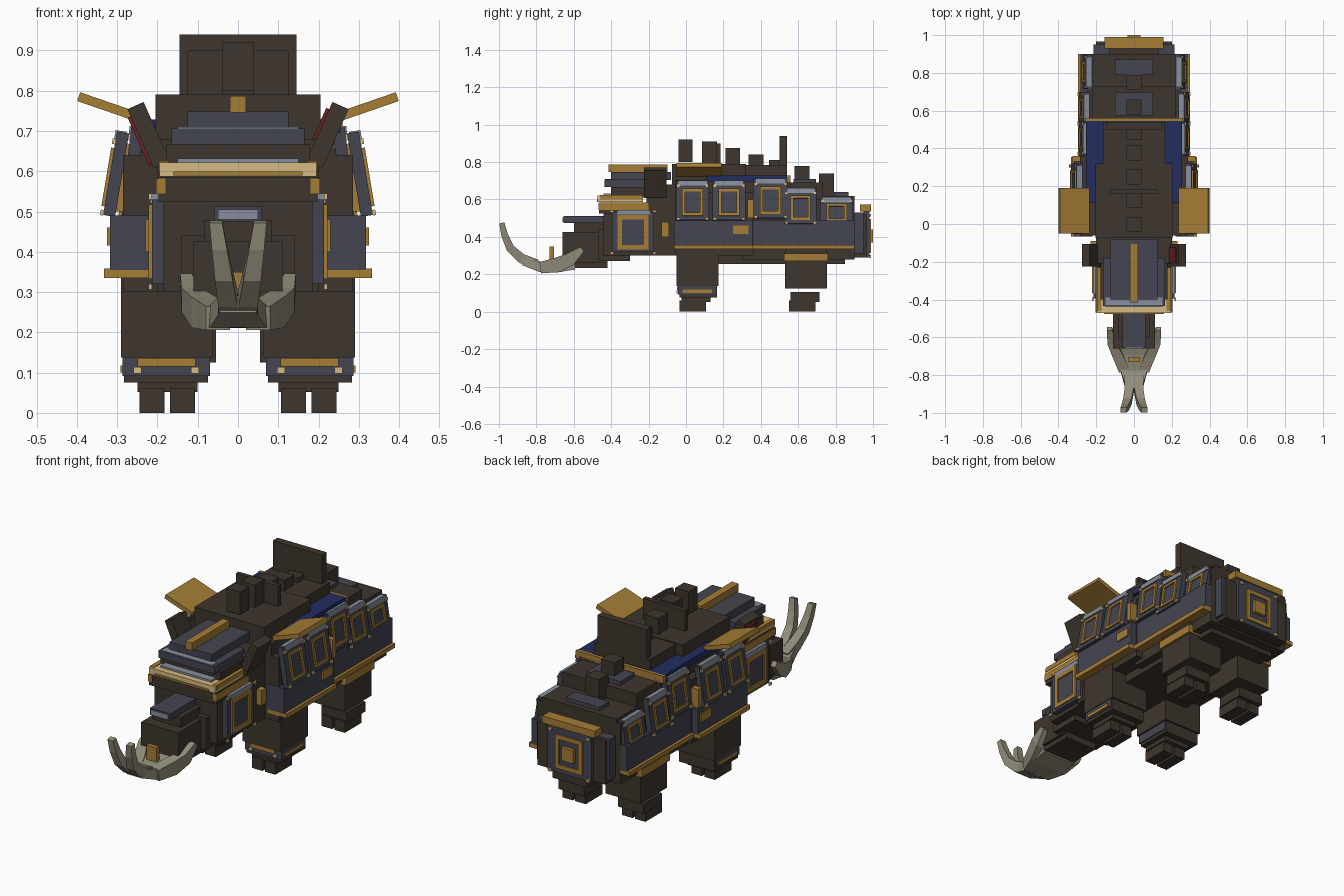
import bpy, bmesh, math
from mathutils import Matrix, Vector

cube = bpy.data.objects.get("Cube")
if cube:
    bpy.data.objects.remove(cube)


def material(name, rgb):
    m = bpy.data.materials.new(name)
    lin = [(c / 255 / 12.92) if c < 11 else ((c / 255 + 0.055) / 1.055) ** 2.4 for c in rgb]
    m.use_nodes = True
    m.diffuse_color = (*lin, 1)
    m.node_tree.nodes["Principled BSDF"].inputs["Base Color"].default_value = (*lin, 1)
    return m


HIDE = material("dark hide", (62, 54, 46))
SLATE = material("slate armor", (68, 69, 80))
PALE = material("pale steel", (135, 142, 156))
GOLD = material("gold trim", (165, 125, 53))
CREAM = material("cream gold", (214, 186, 128))
BLUE = material("blue cloth", (34, 45, 96))
RED = material("red ear lining", (108, 32, 34))
BONE = material("horn bone", (146, 141, 122))


def finish(name, bm, mat, mirror):
    bmesh.ops.recalc_face_normals(bm, faces=bm.faces)
    mesh = bpy.data.meshes.new(name)
    bm.to_mesh(mesh)
    bm.free()
    mesh.materials.append(mat)
    ob = bpy.data.objects.new(name, mesh)
    bpy.context.collection.objects.link(ob)
    if mirror:
        ob.modifiers.new("Mirror", 'MIRROR').use_mirror_merge = False
    return ob


def box(name, mat, x, y, z, mirror=False, frame=Matrix()):
    """Box spanning the (low, high) pairs x, y, z inside an optional frame."""
    bm = bmesh.new()
    mid = Vector((sum(x) / 2, sum(y) / 2, sum(z) / 2))
    size = (x[1] - x[0], y[1] - y[0], z[1] - z[0], 1)
    bmesh.ops.create_cube(bm, size=1, matrix=frame @ Matrix.Translation(mid) @ Matrix.Diagonal(size))
    return finish(name, bm, mat, mirror)


def slab(name, mat, half_x, y, z, **kw):
    return box(name, mat, (-half_x, half_x), y, z, **kw)


def sweep(name, mat, pts, mirror=False):
    """Square-section horn through points (x, y, z, half width, half depth)."""
    bm = bmesh.new()
    rings = []
    for i, (x, y, z, w, h) in enumerate(pts):
        a, b = pts[max(i - 1, 0)], pts[min(i + 1, len(pts) - 1)]
        n = Vector((0, -(b[2] - a[2]), b[1] - a[1])).normalized() * h
        c = Vector((x, y, z))
        rings.append([bm.verts.new(c + Vector((sx * w, 0, 0)) + sn * n)
                      for sx, sn in ((-1, -1), (1, -1), (1, 1), (-1, 1))])
    for r, s in zip(rings, rings[1:]):
        for k in range(4):
            bm.faces.new((r[k], r[(k + 1) % 4], s[(k + 1) % 4], s[k]))
    bm.faces.new(rings[0])
    bm.faces.new(rings[-1])
    return finish(name, bm, mat, mirror)


def ornament(name, frame, w, h, mirror=True):
    """Square gold ring with cream corner studs on the +x face of a frame."""
    t, d = w * 0.28, (0, 0.008)
    for s, tag in ((-1, "a"), (1, "b")):
        box(f"{name}_ring_side_{tag}", GOLD, d, sorted((s * w, s * (w - t))), (-h, h), mirror, frame)
        box(f"{name}_ring_bar_{tag}", GOLD, d, (t - w, w - t), sorted((s * h, s * (h - t))), mirror, frame)
        for u in (-1, 1):
            c, e = s * w * 1.4, u * h * 1.22
            box(f"{name}_stud_{tag}{u}", CREAM, d, (c - .009, c + .009), (e - .007, e + .007), mirror, frame)


def side_plate(name, y, z, x_low, x_high):
    """Leaning armor plate on the flank, mirrored to the other side."""
    w, h = (y[1] - y[0]) / 2, (z[1] - z[0]) / 2
    frame = (Matrix.Translation(((x_low + x_high) / 2, sum(y) / 2, sum(z) / 2))
             @ Matrix.Rotation(math.atan2(x_high - x_low, 2 * h), 4, 'Y'))
    box(name, SLATE, (-.03, 0), (-w + .006, w - .006), (-h, h), True, frame)
    box(name + "_top_edge", PALE, (-.025, .004), (-w * .8, w * .8), (h - .025, h + .003), True, frame)
    ornament(name, frame @ Matrix.Translation((0, 0, -.01)), w * .58, h * .7)


# Trunk of the body
slab("front_trunk", HIDE, .285, (-.06, .36), (.3, .64))
slab("rear_trunk", HIDE, .245, (.3, .9), (.28, .6))
slab("belly", HIDE, .2, (-.04, .85), (.255, .32))
slab("shoulder_top", HIDE, .24, (-.06, .56), (.6, .705))
slab("rump_front", HIDE, .22, (.55, .73), (.58, .69))
slab("rump_back", HIDE, .22, (.72, .9), (.5, .62))
slab("rump_end", HIDE, .2, (.88, .965), (.29, .52))
slab("hump_front", HIDE, .205, (-.075, .32), (.68, .79))
slab("hump_back", HIDE, .165, (.3, .54), (.68, .785))
slab("saddle_cloth", BLUE, .255, (.11, .545), (.695, .728))
slab("saddle_trim", GOLD, .26, (.54, .56), (.69, .728))

# Spine blocks and crest
for i, (y0, y1, top) in enumerate(((-.04, .035, .92), (.085, .165, .91), (.21, .29, .875), (.335, .415, .84),
                                   (.445, .505, .81), (.58, .66, .78), (.71, .79, .74))):
    slab(f"spine_block_{i + 1}", HIDE, .04, (y0, y1), (top - .12, top))
slab("spine_cross_plate", HIDE, .125, (.16, .185), (.76, .9))
slab("tall_crest", HIDE, .145, (.5, .54), (.7, .94))
slab("rump_slate_front", SLATE, .1, (.575, .695), (.68, .71))
slab("rump_slate_back", SLATE, .1, (.79, .87), (.6, .64))

# Flank skirts and trims
for name, out, y in (("front", .318, (-.065, .355)), ("rear", .282, (.35, .9))):
    box(name + "_skirt", SLATE, (.22, out), y, (.355, .49), True)
    box(name + "_skirt_trim", GOLD, (.22, out + .015), y, (.335, .358), True)
box("skirt_patch", GOLD, (.31, .325), (.25, .335), (.415, .46), True)
box("flank_clasp", GOLD, (.27, .325), (.33, .36), (.5, .6), True)

# Flank armor plates
side_plate("flank_plate_1", (-.06, .13), (.49, .7), .335, .3)
side_plate("flank_plate_2", (.135, .325), (.49, .7), .335, .3)
side_plate("flank_plate_3", (.355, .55), (.5, .71), .29, .265)
side_plate("flank_plate_4", (.52, .705), (.47, .66), .292, .262)
side_plate("flank_plate_5", (.71, .9), (.47, .61), .272, .25)

# Gold shoulder wings
wing = Matrix.Translation((.24, .07, .73)) @ Matrix.Rotation(math.radians(-19), 4, 'Y')
box("shoulder_wing", GOLD, (0, .165), (-.12, .12), (-.01, .013), True, wing)

# Rear panel
slab("rear_panel", SLATE, .13, (.95, .982), (.29, .54))
box("rear_panel_side", SLATE, (.13, .215), (.9, .95), (.31, .53), True)
slab("rear_panel_cap", GOLD, .155, (.93, .99), (.535, .572))
back = Matrix.Translation((0, .982, .405)) @ Matrix.Rotation(math.pi / 2, 4, 'Z')
ornament("rear_panel", back, .08, .09, False)
slab("rear_boss", GOLD, .035, (.98, 1), (.37, .44))

# Legs
box("front_leg", HIDE, (.063, .29), (-.05, .175), (.138, .36), True)
box("front_ankle", HIDE, (.075, .283), (-.035, .165), (.075, .14), True)
box("front_ankle_guard", SLATE, (.07, .287), (-.042, .16), (.092, .137), True)
box("front_ankle_trim", GOLD, (.105, .25), (-.048, .12), (.115, .136), True)
box("front_ankle_trim_side", GOLD, (.2, .292), (-.02, .14), (.1, .118), True)
for i, x in enumerate((.107, .25)):
    box(f"ankle_stud_{i + 1}", CREAM, (x - .01, x + .01), (-.05, -.04), (.098, .114), True)
box("rear_leg", HIDE, (.055, .26), (.53, .755), (.125, .38), True)
box("rear_leg_trim", GOLD, (.18, .272), (.525, .76), (.27, .312), True)
for name, y0, top in (("front", -.035, .08), ("rear", .55, .055)):
    box(name + "_foot", HIDE, (.1, .25), (y0 + .01, y0 + .165), (.052, top + .05), True)
    for i, x in enumerate((.107, .183)):
        box(f"{name}_toe_{i + 1}", HIDE, (x, x + .062), (y0, y0 + .142), (0, .06), True)

# Neck and head
slab("neck", HIDE, .2, (-.21, -.05), (.3, .68))
slab("head", HIDE, .185, (-.44, -.18), (.3, .54))
slab("jaw", HIDE, .14, (-.47, -.3), (.27, .44))
slab("brow", HIDE, .198, (-.465, -.2), (.525, .585))
box("brow_side_trim", GOLD, (.18, .203), (-.468, -.2), (.545, .582), True)
slab("brow_band", CREAM, .195, (-.472, -.23), (.587, .622))
slab("brow_band_lines", GOLD, .16, (-.476, -.4), (.59, .599))
box("brow_band_edge", GOLD, (.172, .197), (-.46, -.23), (.6, .625), True)
slab("brow_steel", PALE, .15, (-.44, -.36), (.6, .632))
slab("helmet_base", HIDE, .178, (-.4, -.18), (.61, .668))
slab("helmet_lower", SLATE, .165, (-.435, -.18), (.667, .706))
slab("helmet_edge", PALE, .15, (-.432, -.39), (.7, .71))
slab("helmet_upper", SLATE, .125, (-.4, -.08), (.705, .748))
slab("helmet_ridge", GOLD, .02, (-.415, -.1), (.746, .787))
box("cheek_plate", SLATE, (.172, .214), (-.395, -.17), (.32, .53), True)
box("cheek_plate_edge", PALE, (.18, .218), (-.37, -.19), (.52, .545), True)
ornament("cheek_plate", Matrix.Translation((.214, -.283, .425)), .082, .092)
box("neck_clasp", GOLD, (.19, .23), (-.13, -.09), (.4, .48), True)

# Ears lean outwards, lined on the same side
for s, tag in ((1, "left"), (-1, "right")):
    f = Matrix.Translation((s * .222, -.165, .69)) @ Matrix.Rotation(s * math.radians(24), 4, 'Y')
    slab(tag + "_ear", HIDE, .022, (-.06, .06), (-.08, .08), frame=f)
    box(tag + "_ear_lining", RED, (-.03, -.021), (-.04, .04), (-.07, .06), frame=f)

# Snout
slab("snout", HIDE, .11, (-.66, -.42), (.26, .425))
slab("snout_bridge", HIDE, .085, (-.6, -.42), (.4, .478))
slab("chin", HIDE, .095, (-.65, -.42), (.235, .3))
slab("snout_plate", SLATE, .06, (-.655, -.42), (.475, .512))
slab("snout_plate_edge", PALE, .05, (-.66, -.63), (.48, .505))

# Forked horn with swept side blades
sweep("horn_base", BONE, [(0, -.6, .265, .1, .04), (0, -.69, .245, .095, .035),
                          (0, -.78, .24, .07, .028), (0, -.87, .27, .045, .022)])
sweep("horn_blade", BONE, [(.13, -.555, .335, .014, .015), (.115, -.62, .28, .025, .035),
                           (.085, -.69, .25, .03, .04), (.05, -.78, .235, .03, .03)], True)
sweep("horn_prong", BONE, [(.025, -.8, .25, .025, .03), (.025, -.88, .285, .024, .026),
                           (.035, -.94, .34, .022, .022), (.046, -.97, .41, .019, .018),
                           (.055, -.985, .475, .016, .014)], True)
slab("horn_stud", GOLD, .03, (-.73, -.705), (.27, .35))
